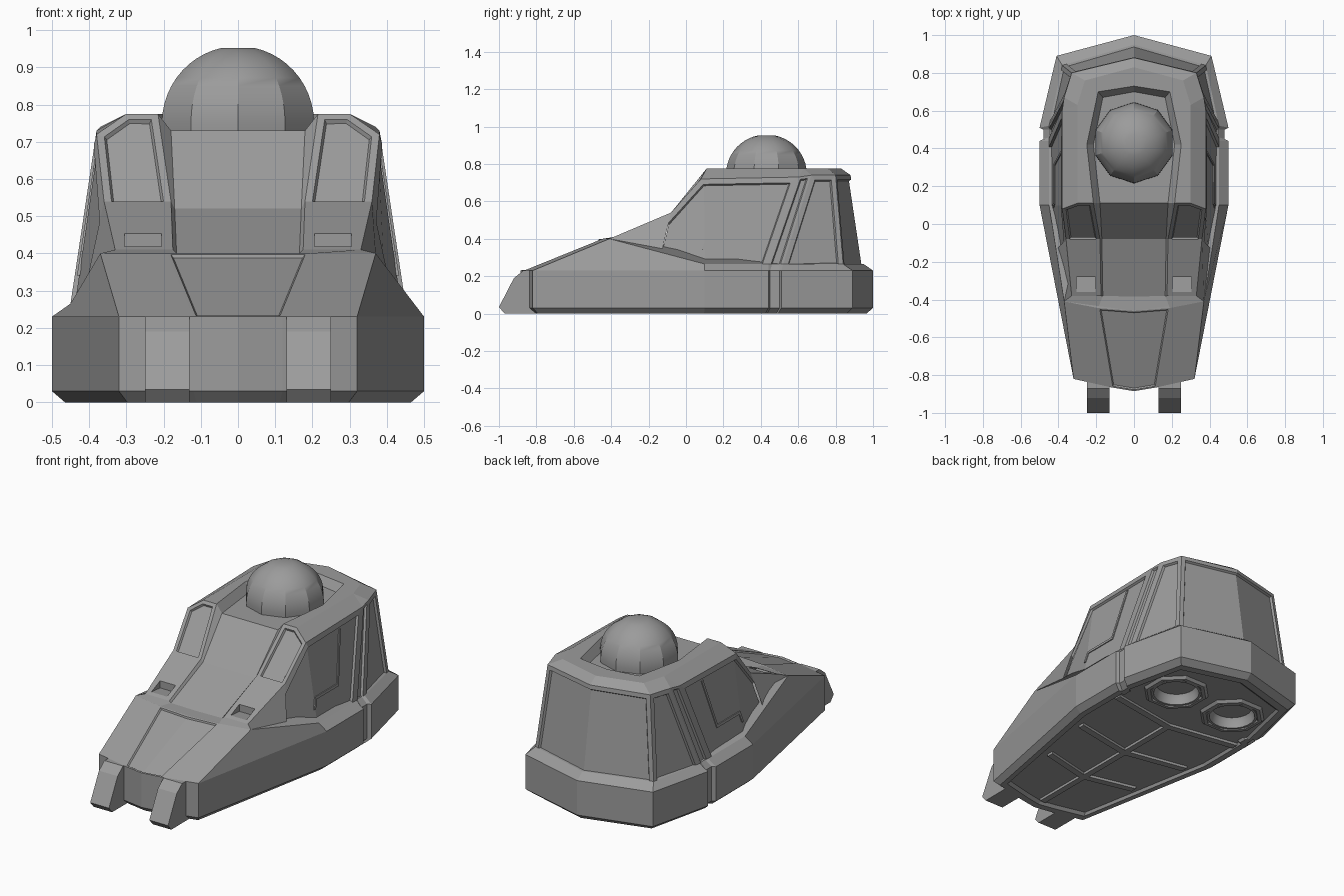
import bpy, bmesh, math
from mathutils import Vector

cube = bpy.data.objects.get("Cube")
if cube:
    bpy.data.objects.remove(cube, do_unlink=True)

grey = bpy.data.materials.new("hull_grey")
grey.use_nodes = True
grey.diffuse_color = (0.33, 0.33, 0.33, 1)
grey.node_tree.nodes["Principled BSDF"].inputs["Base Color"].default_value = (0.33, 0.33, 0.33, 1)


def finish(name, bm):
    mesh = bpy.data.meshes.new(name)
    bm.to_mesh(mesh)
    bm.free()
    mesh.materials.append(grey)
    obj = bpy.data.objects.new(name, mesh)
    bpy.context.collection.objects.link(obj)
    return obj


def mirrored(name, half_faces, insets=()):
    """Build faces on +x and -x, then inset the listed face groups."""
    bm = bmesh.new()
    verts, pairs = {}, []

    def vert(p):
        key = tuple(round(c, 4) + 0.0 for c in p)
        if key not in verts:
            verts[key] = bm.verts.new(key)
        return verts[key]

    for pts in half_faces:
        if all(abs(p[0]) < 1e-5 for p in pts):
            continue
        flipped = [(-p[0], p[1], p[2]) for p in reversed(pts)]
        pairs.append([bm.faces.new([vert(p) for p in side]) for side in (pts, flipped)])
    bmesh.ops.recalc_face_normals(bm, faces=bm.faces)
    middle = sum((v.co for v in bm.verts), Vector()) / len(bm.verts)
    facing = sum(f.calc_area() * f.normal.dot(f.calc_center_median() - middle) for f in bm.faces)
    if facing < 0:
        bmesh.ops.reverse_faces(bm, faces=bm.faces)
    bm.normal_update()
    for group, width, depth in insets:
        region = [f for i in group for f in pairs[i]]
        bmesh.ops.inset_region(bm, faces=region, thickness=width, depth=0, use_even_offset=True)
        bmesh.ops.inset_region(bm, faces=region, thickness=0.006, depth=depth, use_even_offset=True)
    return finish(name, bm)


def prism(name, pts, offset):
    """Extrude a polygon by an offset and mirror it."""
    end = [tuple(Vector(p) + Vector(offset)) for p in pts]
    n = len(pts)
    sides = [[pts[i], pts[(i + 1) % n], end[(i + 1) % n], end[i]] for i in range(n)]
    return mirrored(name, [pts, end[::-1]] + sides)


def lathe(name, profile, segments, x, y):
    """Spin an (r, z) profile around a vertical axis."""
    bm = bmesh.new()
    rows = []
    for r, z in profile:
        angles = [math.tau * (i + 0.5) / segments for i in range(segments)]
        rows.append([bm.verts.new((x + r * math.cos(a), y + r * math.sin(a), z)) for a in angles])
    for lo, hi in zip(rows, rows[1:]):
        for i in range(segments):
            j = (i + 1) % segments
            bm.faces.new((lo[i], lo[j], hi[j], hi[i]))
    bm.faces.new(rows[-1])
    bm.faces.new(rows[0][::-1])
    bmesh.ops.recalc_face_normals(bm, faces=bm.faces)
    return finish(name, bm)


def smooth(obj):
    bpy.ops.object.select_all(action='DESELECT')
    obj.select_set(True)
    bpy.context.view_layer.objects.active = obj
    bpy.ops.object.shade_smooth_by_angle(angle=math.radians(30))


# Hull: half outline lofted upward, ending in the sloping nose and ridge
outline = [(0, 1), (.41, .89), (.5, .51), (.48, .5), (.48, .45), (.5, .44),
           (.5, .1), (.32, -.82), (.12, -.865), (0, -.885)]
ridge = [(0, .95, .265), (.38, .84, .265), (.45, .52, .265), (.445, .5, .265),
         (.445, .46, .265), (.45, .44, .265), (.45, .1, .265),
         (.37, -.41, .4), (.19, -.445, .4), (0, -.46, .4)]
levels = [(.84, .9, .015), (.86, .92, 0), (.93, .965, 0), (1, 1, .03), (1, 1, .23)]
rings = [[(x * sx, y * sy, z) for x, y in outline] for sx, sy, z in levels] + [ridge]
faces = []
for lo, hi in zip(rings, rings[1:]):
    faces += [[lo[i], lo[i + 1], hi[i + 1], hi[i]] for i in range(len(outline) - 1)]
nose_panel = len(faces) - 1
faces += [rings[0], ridge[::-1]]
hull = mirrored("hull", faces, [([nose_panel], .008, -.008)])

# Engine wells cut into the underside
for x in (-.2, .2):
    well = lathe("engine_well_cutter", [(.14, -.05), (.14, .14)], 24, x, .6)
    well.hide_render = True
    cut = hull.modifiers.new("engine_well", 'BOOLEAN')
    cut.object = well
    cut.operation = 'DIFFERENCE'
    cut.solver = 'EXACT'
    bpy.ops.object.select_all(action='DESELECT')
    hull.select_set(True)
    bpy.context.view_layer.objects.active = hull
    bpy.ops.object.modifier_apply(modifier=cut.name)
    bpy.data.objects.remove(well, do_unlink=True)

# Engine collars and bowl-shaped nozzles
for side, x in (("right", -.2), ("left", .2)):
    collar = bmesh.new()
    loops = []
    for r, z in ((.185, .016), (.17, 0), (.15, 0), (.138, .016)):
        loops.append([collar.verts.new((x + r * math.cos(a), .6 + r * math.sin(a), z))
                      for a in (math.tau * (i + .5) / 8 for i in range(8))])
    for lo, hi in zip(loops, loops[1:]):
        for i in range(8):
            j = (i + 1) % 8
            collar.faces.new((lo[i], hi[i], hi[j], lo[j]))
    finish(side + "_engine_collar", collar)
    smooth(lathe(side + "_nozzle", [(.14, .06), (.138, .004), (.125, .004), (.118, .04),
                                    (.1, .08), (.06, .11)], 24, x, .6))

# Underside ribs
prism("keel_rib", [(0, -.78, 0), (.018, -.78, 0), (.018, .3, 0), (0, .3, 0)], (0, 0, .02))
for y, w in ((.27, .42), (-.1, .37), (-.45, .3)):
    prism("cross_rib", [(0, y, 0), (w, y + .07, 0), (w, y + .11, 0), (0, y + .04, 0)], (0, 0, .02))

# Front feet
foot = [(-.8, .23), (-.87, .23), (-.92, .19), (-1, .035), (-.97, 0), (-.8, 0)]
prism("front_foot", [(.13, y, z) for y, z in foot], (.12, 0, 0))

# Cabin corner points on the left side: base, shoulder, roof rim, recess edge, recess floor
A, B, C = (.405, -.13, .33), (.45, .1, .265), (.45, .44, .265)
D, E, F = (.45, .52, .265), (.38, .84, .265), (0, .95, .265)
a_in, a, b = (.18, -.08, .54), (.36, -.08, .54), (.38, .08, .72)
c, d, e, f = (.38, .6, .73), (.37, .67, .74), (.33, .8, .74), (0, .88, .74)
g0, g2, g3, g4 = (.3, .11, .775), (.3, .63, .775), (.26, .76, .775), (0, .83, .775)
r0, r1, r2, r3 = (.215, .11, .775), (.25, .42, .775), (.19, .7, .775), (0, .73, .775)
w0, w1 = (.17, -.08, .52), (.18, .11, .73)
s1, s2, s3 = (.215, .42, .73), (.165, .67, .73), (0, .7, .73)
low_mid, top_mid = (0, -.08, .52), (0, .11, .73)
cabin = [
    [A, B, b, a], [B, C, c, b],                            # side panel
    [C, D, d, c], [D, E, e, d], [E, F, f, e],              # channel, rear quarter, back
    [a_in, a, b, g0, r0],                                  # front side window
    [b, c, g2, g0], [c, d, g2], [d, e, g3, g2], [e, f, g4, g3],
    [g0, g2, r1, r0], [g2, g3, r2, r1], [g3, g4, r3, r2],
    [a_in, r0, w1, w0], [w0, w1, top_mid, low_mid],        # windscreen
    [r0, r1, s1, w1], [r1, r2, s2, s1], [r2, r3, s3, s2],  # dome recess
    [w1, s1, s2, s3, top_mid],
]
mirrored("cabin", cabin, [([0, 1], .03, -.012), ([2], .014, -.012), ([3], .026, -.012),
                          ([4], .024, -.012), ([5], .02, -.01)])

# Angled trim strip on the side panels
trim = [(.385, .68), (.4, .68), (.32, .39), (.115, .39), (.1, .34), (.085, .34), (.105, .405), (.31, .405)]
prism("side_trim", [(.45 - .152 * (z - .265) - .014, y, z) for y, z in trim], (.008, 0, 0))

# Hood with a notched vent in each raised side
def slope(x, y):
    return (x, y, .54 + .13 / .3 * (y + .08))


p0, p1 = slope(.175, -.38), slope(.33, -.38)
h0, h1, h2, h3 = slope(.205, -.36), slope(.305, -.36), slope(.305, -.28), slope(.205, -.28)
k2, k3 = (.305, -.28, .412), (.205, -.28, .412)
front_in, front_mid = (.165, -.38, .4), (0, -.385, .4)
hood = [
    [p0, p1, h1, h0], [p1, a, h2, h1], [a, a_in, h3, h2], [a_in, p0, h0, h3],
    [h0, h1, k2, k3], [k3, k2, h2, h3], [h1, h2, k2], [h0, k3, h3],
    [front_in, p0, a_in, w0], [front_mid, front_in, w0, low_mid],
    [ridge[7], A, a, p1],
    [ridge[7], p1, p0, front_in, ridge[8]], [ridge[8], front_in, front_mid, ridge[9]],
]
mirrored("hood", hood)

# Ribbed dome
steps = [math.radians(t) for t in range(-6, 80, 7)]
dome = lathe("dome", [(.215 * math.cos(t), .75 + .207 * math.sin(t)) for t in steps], 10, 0, .43)
smooth(dome)
